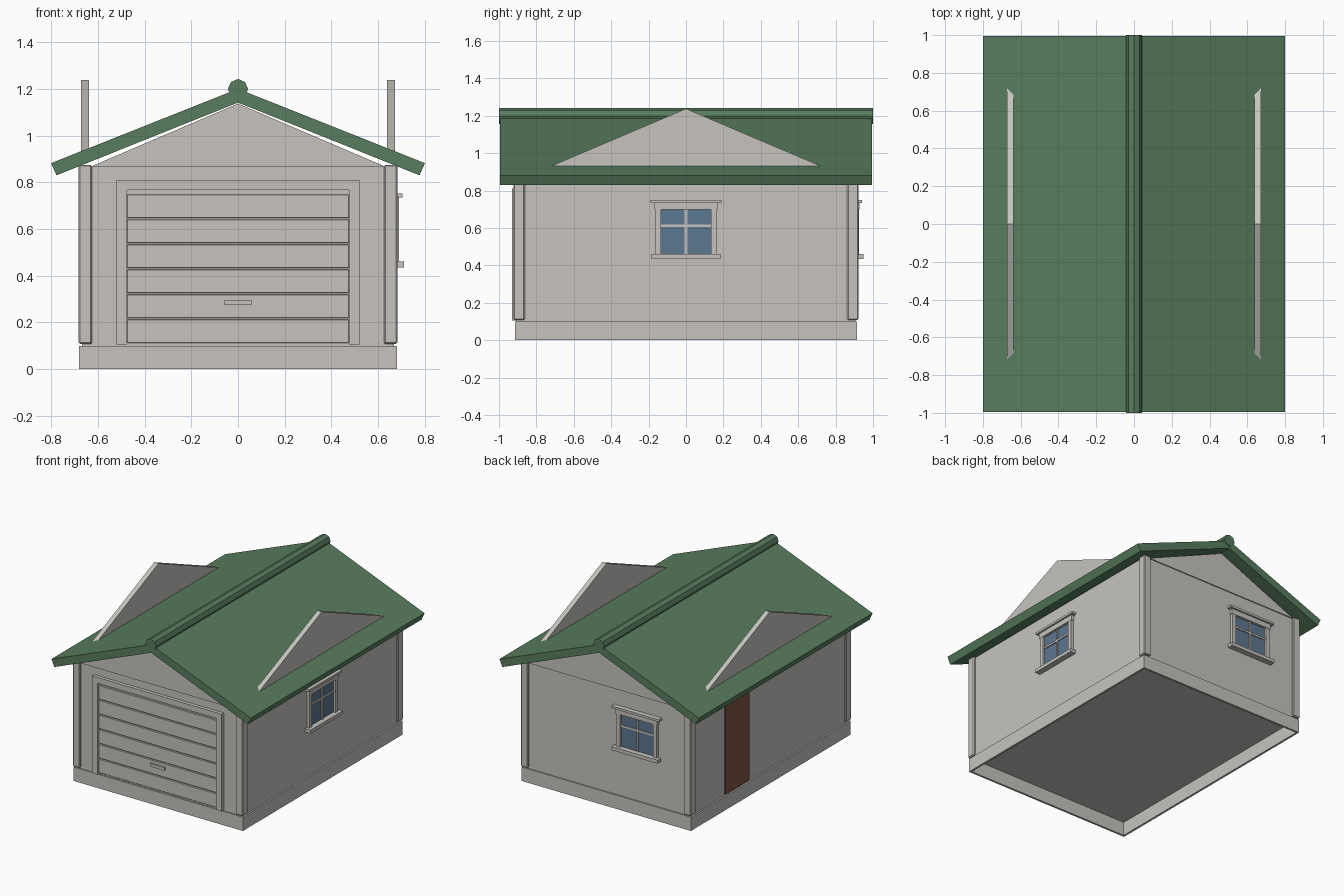
import bpy, bmesh, math

if "Cube" in bpy.data.objects:
    bpy.data.objects.remove(bpy.data.objects["Cube"])


def material(name, rgb):
    m = bpy.data.materials.new(name)
    m.diffuse_color = (*rgb, 1)
    m.use_nodes = True
    m.node_tree.nodes["Principled BSDF"].inputs["Base Color"].default_value = m.diffuse_color
    return m


GREY = material("warm_grey", (0.57, 0.55, 0.52))
GREEN = material("roof_green", (0.098, 0.205, 0.112))
BROWN = material("door_brown", (0.21, 0.09, 0.06))
GLASS = material("window_blue", (0.108, 0.185, 0.28))


def finish(name, bm, mat):
    bmesh.ops.recalc_face_normals(bm, faces=bm.faces)
    me = bpy.data.meshes.new(name)
    bm.to_mesh(me)
    bm.free()
    me.materials.append(mat)
    ob = bpy.data.objects.new(name, me)
    bpy.context.collection.objects.link(ob)
    return ob


def box(name, lo, hi, mat=GREY, bevel=0):
    bm = bmesh.new()
    bmesh.ops.create_cube(bm, size=1)
    for v in bm.verts:
        for i in range(3):
            v.co[i] = (lo[i] + hi[i]) / 2 + v.co[i] * abs(hi[i] - lo[i])
    ob = finish(name, bm, mat)
    if bevel:
        mod = ob.modifiers.new("soft_edges", 'BEVEL')
        mod.width, mod.segments = bevel, 1
    return ob


def prism(name, points, axis, a, b, mat=GREY):
    """Extrude a flat profile along x (axis 0) or y (axis 1) from a to b."""
    bm = bmesh.new()

    def at(p, d):
        return (d, p[0], p[1]) if axis == 0 else (p[0], d, p[1])
    verts = [bm.verts.new(at(p, a)) for p in points]
    face = bm.faces.new(verts)
    new = bmesh.ops.extrude_face_region(bm, geom=[face])["geom"]
    for v in new:
        if isinstance(v, bmesh.types.BMVert):
            v.co[axis] = b
    return finish(name, bm, mat)


WX, WY, WZ = 0.668, 0.905, 0.867   # wall half width, half length, top

# Walls and the plinth skirt, open below
box("walls", (-WX, -WY, 0.1), (WX, WY, WZ))
for s in (-1, 1):
    box("plinth_side", (s * 0.665, -0.915, 0), (s * 0.68, 0.915, 0.1))
    box("plinth_end", (-0.665, s * 0.9, 0), (0.665, s * 0.915, 0.1))

# Corner posts
for sx in (-1, 1):
    for sy in (-1, 1):
        box("corner_post", (sx * 0.625, sy * 0.862, 0.108),
            (sx * 0.682, sy * 0.922, 0.875), bevel=0.006)

# Gables
for s in (-1, 1):
    prism("gable", [(-0.63, WZ), (0.63, WZ), (0, 1.137)], 1, s * 0.88, s * 0.913)

# Roof slab with a bent profile, and the ridge roll
prism("roof", [(-0.8, 0.882), (0, 1.2), (0.8, 0.882), (0.777, 0.83),
               (0, 1.141), (-0.777, 0.83)], 1, -0.995, 0.995, GREEN)
ridge = [(0.043 * math.cos(i * math.pi / 4), 1.199 + 0.043 * math.sin(i * math.pi / 4))
         for i in range(8)]
prism("ridge_roll", ridge, 1, -1, 1, GREEN)

# Triangular dormer plates standing on each slope
for s in (-1, 1):
    prism("dormer_plate", [(-0.795, 0.9), (0.795, 0.9), (0, 1.238)], 0,
          s * 0.637, s * 0.672)

# Garage door surround
for s in (-1, 1):
    box("garage_jamb", (s * 0.475, -0.93, 0.105), (s * 0.52, -0.9, 0.768))
box("garage_header", (-0.52, -0.93, 0.768), (0.52, -0.9, 0.81))

# Garage door panels and handle
for i in range(6):
    z = 0.113 + i * 0.1068
    box("garage_panel", (-0.475, -0.915, z), (0.475, -0.9, z + 0.1), bevel=0.002)
box("garage_handle", (-0.058, -0.927, 0.275), (0.058, -0.91, 0.297))

# Side door
box("side_door", (-0.676, 0.235, 0.108), (-0.66, 0.51, 0.8), BROWN)


def window(label, place):
    """Window from boxes in (along, up, out) ranges; place() maps to the wall."""
    def part(name, u0, u1, z0, z1, out, mat=GREY):
        box(label + name, place(u0, -0.01, z0), place(u1, out, z1), mat)
    part("glass", -0.135, 0.135, 0.458, 0.705, 0.004, GLASS)
    part("upright_bar", -0.007, 0.007, 0.458, 0.705, 0.012)
    part("cross_bar", -0.135, 0.135, 0.606, 0.62, 0.011)
    for s in (-1, 1):
        part("casing", s * 0.133, s * 0.163, 0.458, 0.7, 0.02)
    part("header", -0.168, 0.168, 0.698, 0.735, 0.022)
    part("cap", -0.19, 0.19, 0.735, 0.751, 0.035)
    part("sill", -0.185, 0.185, 0.435, 0.46, 0.043)


window("side_window_", lambda u, d, z: (WX + d, u, z))
window("back_window_", lambda u, d, z: (-0.25 + u, WY + d, z))
